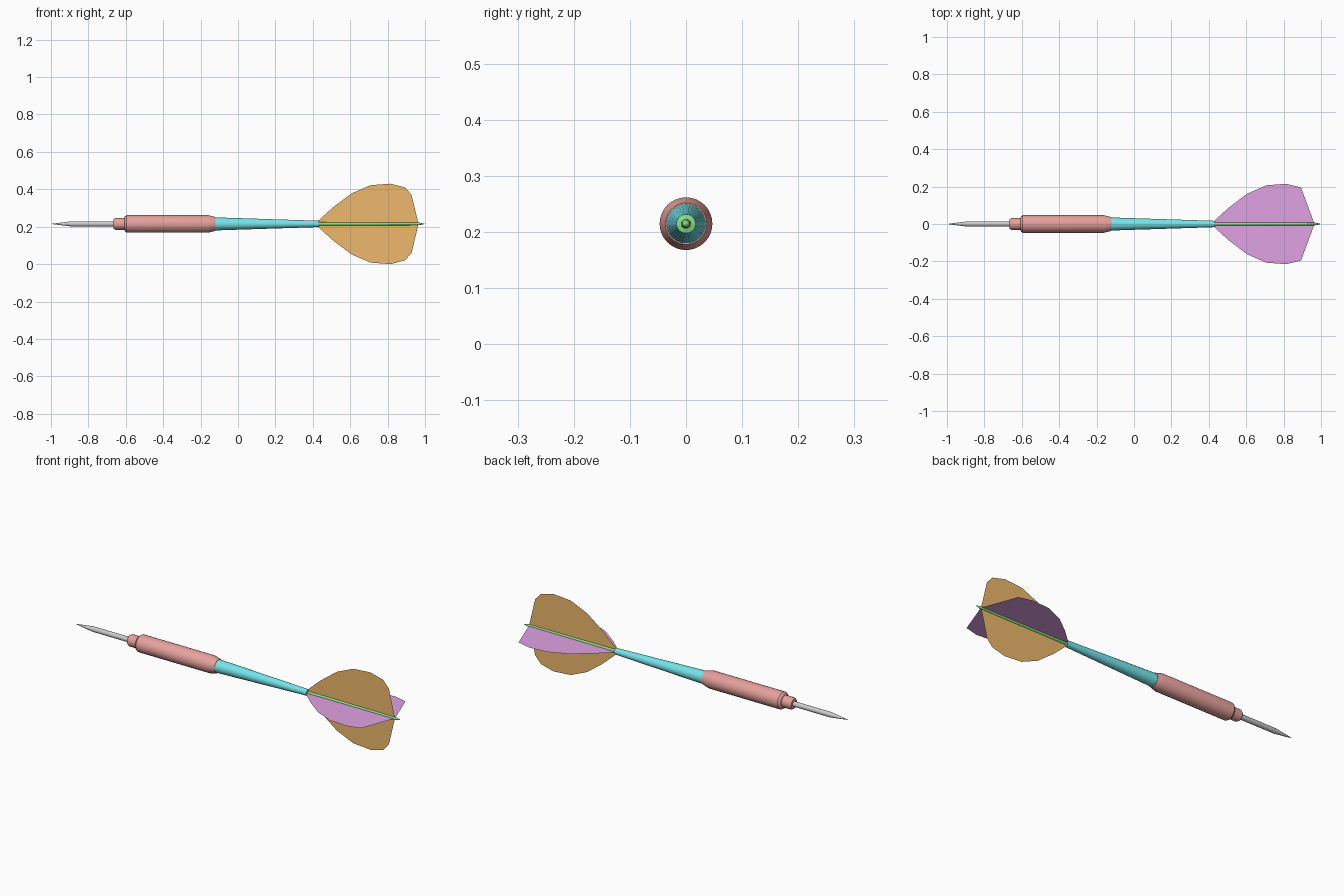
import bpy, bmesh
from math import cos, sin, pi, radians

if "Cube" in bpy.data.objects:
    bpy.data.objects.remove(bpy.data.objects["Cube"])

ZC = 0.215  # height of the dart's axis


def paint(obj, rgb):
    if rgb:
        mat = bpy.data.materials.new(obj.name + "_colour")
        mat.diffuse_color = (*rgb, 1)
        mat.use_nodes = True
        mat.node_tree.nodes["Principled BSDF"].inputs["Base Color"].default_value = mat.diffuse_color
        obj.data.materials.append(mat)


def make_object(name, bm, rgb):
    mesh = bpy.data.meshes.new(name)
    bm.to_mesh(mesh)
    bm.free()
    obj = bpy.data.objects.new(name, mesh)
    obj.location.z = ZC
    bpy.context.collection.objects.link(obj)
    paint(obj, rgb)
    return obj


def lathe(name, profile, rgb=None, sides=32):
    """Turn (x, radius) points around the x axis, closing both ends."""
    bm = bmesh.new()
    rings = []
    for x, r in profile:
        n = sides if r > 0 else 1
        rings.append([bm.verts.new((x, r * cos(2 * pi * i / n), r * sin(2 * pi * i / n)))
                      for i in range(n)])
    for a, b in zip(rings, rings[1:]):
        for i in range(sides):
            j = (i + 1) % sides
            loop = [a[i % len(a)], a[j % len(a)], b[j % len(b)], b[i % len(b)]]
            bm.faces.new(list(dict.fromkeys(loop)))
    for ring in (rings[0], rings[-1]):
        if len(ring) > 1:
            bm.faces.new(ring)
    bmesh.ops.recalc_face_normals(bm, faces=bm.faces)
    obj = make_object(name, bm, rgb)
    bpy.ops.object.select_all(action='DESELECT')
    obj.select_set(True)
    bpy.context.view_layer.objects.active = obj
    bpy.ops.object.shade_smooth_by_angle(angle=radians(30))


def flight(name, outline, upright, rgb):
    """Thin sheet fin, mirrored about the axis."""
    bm = bmesh.new()
    for s in (1, -1):
        pts = [(0.43, 0)] + [(x, s * h) for x, h in outline] + [(0.965, 0)]
        if s * (-1 if upright else 1) > 0:
            pts.reverse()
        bm.faces.new([bm.verts.new((x, 0, h) if upright else (x, h, 0)) for x, h in pts])
    bmesh.ops.remove_doubles(bm, verts=bm.verts, dist=1e-4)
    make_object(name, bm, rgb)


# Steel point
lathe("point", [(-1, 0), (-0.97, 0.004), (-0.89, 0.014), (-0.65, 0.014)])

# Barrel with nose collar
lathe("barrel", [(-0.665, 0.026), (-0.655, 0.032), (-0.608, 0.032), (-0.605, 0.04),
                 (-0.595, 0.047), (-0.16, 0.047), (-0.12, 0.037)], (0.80, 0.36, 0.34))

# Tapered shaft
lathe("shaft", [(-0.125, 0.035), (0.43, 0.017)], (0.18, 0.78, 0.82))

# Slim rod holding the flights
lathe("flight_rod", [(0.42, 0.016), (0.432, 0.016), (0.434, 0.009), (0.97, 0.007),
                     (1.0, 0)], (0.25, 0.75, 0.22), 16)

# Crossed flights
curve = [(0.43, 0.018), (0.51, 0.09), (0.607, 0.163), (0.709, 0.207), (0.815, 0.215),
         (0.893, 0.195)]
flight("vertical_flight", curve + [(0.928, 0.155)], True, (0.85, 0.48, 0.15))
flight("horizontal_flight", curve, False, (0.75, 0.36, 0.78))
